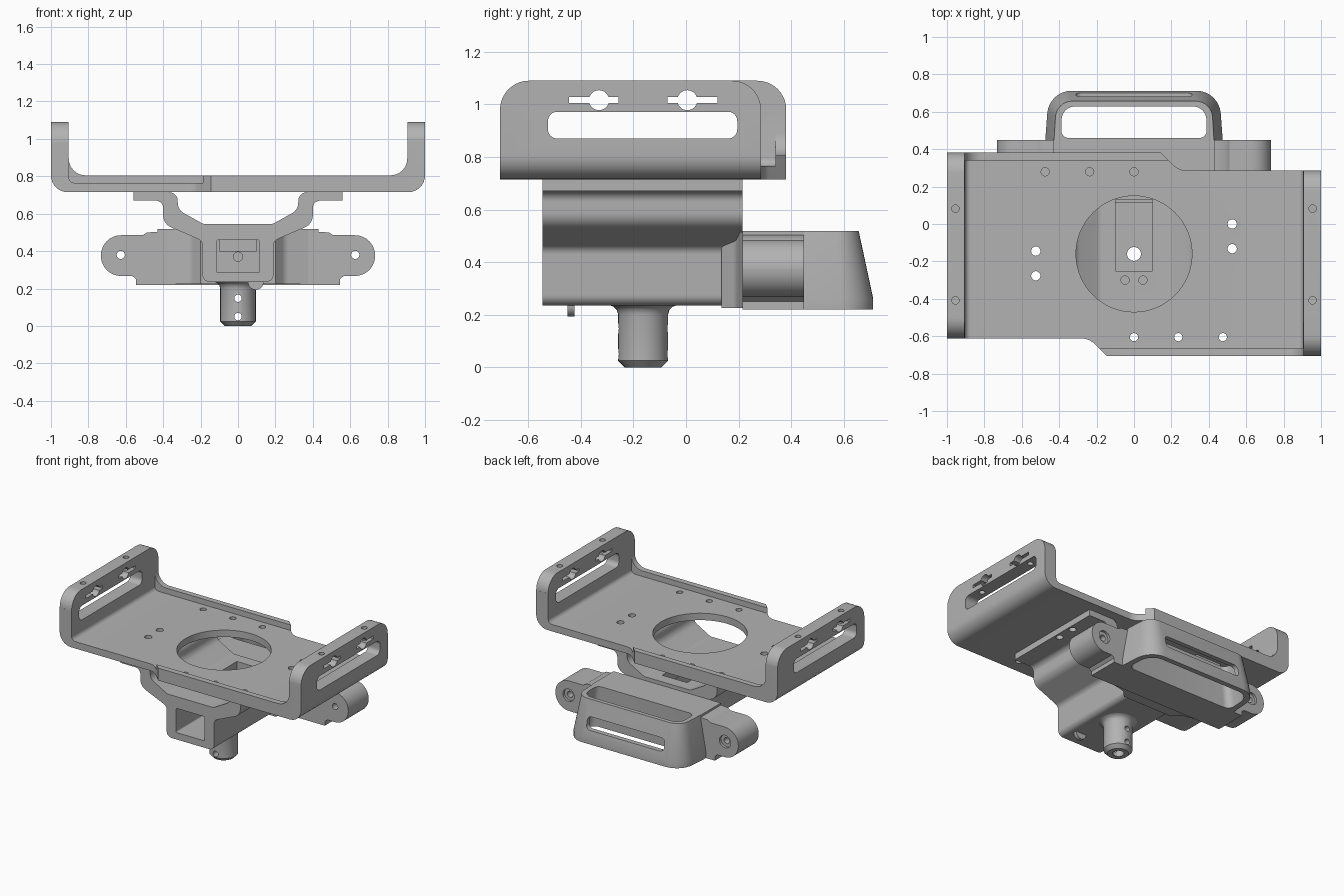
import bpy, bmesh, math
from mathutils import Vector

if "Cube" in bpy.data.objects:
    bpy.data.objects.remove(bpy.data.objects["Cube"], do_unlink=True)

grey = bpy.data.materials.new("machined grey")
grey.use_nodes = True
grey.diffuse_color = (0.45, 0.45, 0.45, 1)
grey.node_tree.nodes["Principled BSDF"].inputs["Base Color"].default_value = (0.45, 0.45, 0.45, 1)

PLACE = {"X": lambda a, b, t: (t, a, b),
         "Y": lambda a, b, t: (a, t, b),
         "Z": lambda a, b, t: (a, b, t)}


def rounded(corners, n=8):
    """Polygon from (a, b, radius) corners, each radius a tangent arc."""
    out = []
    for i, (a, b, r) in enumerate(corners):
        p = Vector((a, b))
        if r == 0:
            out.append(p)
            continue
        d1 = (Vector(corners[i - 1][:2]) - p).normalized()
        d2 = (Vector(corners[(i + 1) % len(corners)][:2]) - p).normalized()
        half = d1.angle(d2) / 2
        centre = p + (d1 + d2).normalized() * r / math.sin(half)
        s = p + d1 * r / math.tan(half) - centre
        e = p + d2 * r / math.tan(half) - centre
        sweep = s.angle_signed(e)
        start = math.atan2(s.y, s.x)
        for k in range(n + 1):
            t = start - sweep * k / n
            out.append(centre + Vector((math.cos(t), math.sin(t))) * r)
    return out


def mirrored(half):
    """Closed outline from its +x half, listed bottom to top."""
    return half + [(-a, b, r) for a, b, r in reversed(half)]


def rect(a0, a1, b0, b1, r=0):
    return rounded([(a0, b0, r), (a1, b0, r), (a1, b1, r), (a0, b1, r)])


def disc(a, b, r, n=32):
    return [(a + r * math.cos(math.tau * k / n), b + r * math.sin(math.tau * k / n)) for k in range(n)]


def loft(name, rings, axis="Z"):
    bm = bmesh.new()
    loops = [[bm.verts.new(PLACE[axis](p[0], p[1], t)) for p in pts] for pts, t in rings]
    for lo, hi in zip(loops, loops[1:]):
        for i in range(len(lo)):
            bm.faces.new((lo[i - 1], lo[i], hi[i], hi[i - 1]))
    bm.faces.new(loops[0])
    bm.faces.new(loops[-1])
    bmesh.ops.recalc_face_normals(bm, faces=bm.faces)
    mesh = bpy.data.meshes.new(name)
    bm.to_mesh(mesh)
    bm.free()
    mesh.materials.append(grey)
    ob = bpy.data.objects.new(name, mesh)
    bpy.context.collection.objects.link(ob)
    return ob


def prism(name, pts, axis, t0, t1):
    return loft(name, [(pts, t0), (pts, t1)], axis)


def activate(ob):
    bpy.ops.object.select_all(action="DESELECT")
    ob.select_set(True)
    bpy.context.view_layer.objects.active = ob


def combine(ob, tool, op="DIFFERENCE"):
    mod = ob.modifiers.new("combine", "BOOLEAN")
    mod.operation, mod.object, mod.solver = op, tool, "EXACT"
    activate(ob)
    bpy.ops.object.modifier_apply(modifier=mod.name)
    bpy.data.objects.remove(tool, do_unlink=True)


def cut(ob, pts, axis, t0, t1):
    combine(ob, prism("cutter", pts, axis, t0, t1))


# Tray: U section trimmed to a staggered outline
MID = -0.163
section = mirrored([(1, 0.715, 0.09), (1, 1.09, 0), (0.905, 1.09, 0), (0.905, 0.805, 0.09)])
tray = prism("tray", rounded(section), "Y", -0.8, 0.5)
edge = [(-1.1, -0.612, 0), (-0.24, -0.612, 0.1), (-0.145, -0.707, 0), (1.1, -0.707, 0)]
outline = edge + [(-x, 2 * MID - y, r) for x, y, r in edge]
combine(tray, prism("trim", rounded(outline), "Z", 0.5, 1.3), "INTERSECT")
# Lowered floor leaves a lip along the two long edges
floor = rounded([(-0.904, 0.765, 0.03), (0.904, 0.765, 0.03), (0.904, 1.2, 0), (-0.904, 1.2, 0)])
cut(tray, floor, "Y", -0.665, 0.34)
cut(tray, disc(0, -0.16, 0.31, 64), "Z", 0.6, 0.95)

# Rounded upper corners of the side walls
R = 0.11
for side in (-1, 1):
    for s in (-1, 1):
        y = MID - side * 0.048 + s * 0.4965
        arc = [(y - s * R * (1 - math.cos(t)), 1.09 - R + R * math.sin(t))
               for t in [math.pi / 2 * k / 10 for k in range(11)]]
        corner = arc + [(y - s * R, 1.2), (y + s * 0.1, 1.2), (y + s * 0.1, 1.09 - R)]
        cut(tray, corner, "X", side * 0.85, side * 1.1)

# Wall slots, keyholes and screw holes
cut(tray, rect(-0.525, 0.195, 0.87, 0.972, 0.035), "X", -1.1, 1.1)
for s in (-1, 1):
    y = MID + s * 0.168
    cut(tray, disc(y, 1.016, 0.038), "X", -1.1, 1.1)
    a, b = sorted((y - s * 0.075, y + s * 0.115))
    cut(tray, rect(a, b, 1.006, 1.028), "X", -1.1, 1.1)
    for x in (-0.955, 0.955):
        cut(tray, disc(x, MID + s * 0.245, 0.02, 16), "Z", 0.95, 1.15)
    for x in (0, 0.237, 0.475):
        cut(tray, disc(s * -x, MID + s * 0.442, 0.022, 16), "Z", 0.6, 0.9)

# Bracket under the tray, with a square socket
half = [(0.19, 0.235, 0.04), (0.19, 0.455, 0.04), (0.4, 0.545, 0.07), (0.4, 0.67, 0.04),
        (0.56, 0.67, 0), (0.56, 0.715, 0), (0.325, 0.715, 0.045), (0.32, 0.62, 0.06),
        (0.185, 0.545, 0.05)]
bracket = prism("bracket", rounded(mirrored(half)), "Y", -0.545, 0.215)
cut(bracket, rect(-0.115, 0.115, 0.285, 0.46, 0.01), "Y", -0.6, 0.115)
cut(bracket, rect(-0.1, 0.1, -0.25, 0.13), "Z", 0.4, 0.6)
for x in (-0.048, 0.048):
    cut(bracket, disc(x, -0.3, 0.022, 16), "Z", 0.4, 0.6)
for x, y in ((0.525, 0), (0.525, -0.132), (-0.525, -0.145), (-0.525, -0.277)):
    for part in (tray, bracket):
        cut(part, disc(x, y, 0.025, 16), "Z", 0.6, 0.9)
cut(bracket, disc(0, -0.16, 0.037), "Z", 0.1, 0.4)

# Mounting post with chamfered foot and flared root
post = loft("post", [(disc(0, -0.163, r), z) for r, z in (
    (0.07, 0), (0.095, 0.025), (0.095, 0.2), (0.1, 0.218), (0.112, 0.23), (0.13, 0.237), (0.13, 0.25))])
cut(post, disc(0, -0.16, 0.037), "Z", -0.1, 0.4)
for z in (0.05, 0.148):
    cut(post, disc(0, z, 0.02, 16), "Y", -0.4, 0.1)

# Small locating tab under the bracket
tab = prism("locating_tab", disc(0.095, 0.235, 0.042), "Y", -0.45, -0.424)

# Rear mount with rounded ears
half = [(0.545, 0.22, 0), (0.545, 0.25, 0), (0.565, 0.267, 0), (0.733, 0.267, 0.108),
        (0.733, 0.485, 0.108), (0.51, 0.485, 0), (0.485, 0.5, 0), (0.43, 0.503, 0), (0.43, 0.518, 0)]
mount = prism("rear_mount", rounded(mirrored(half)), "Y", 0.215, 0.448)
for s in (-1, 1):
    cut(mount, disc(s * 0.627, 0.38, 0.022, 16), "Y", 0.1, 0.6)
    cut(mount, disc(s * 0.627, 0.38, 0.045, 24), "Y", 0.43, 0.6)
    a, b = sorted((s * 0.07, s * 0.3))
    cut(mount, rect(a, b, 0.35, 0.39), "Y", 0.38, 0.6)
# Curved web blending the mount into the bracket
web_half = [(0.18, 0.135, 0), (0.2, 0.135, 0), (0.25, 0.19, 0.06), (0.4, 0.22, 0), (0.4, 0.24, 0)]
web = prism("mount_web", rounded(mirrored(web_half)), "Z", 0.225, 0.515)
for part in (bracket, web, mount):
    cut(part, disc(0, 0.37, 0.025, 16), "Y", 0, 0.6)


# Tapered hand loop at the back
def loop_ring(root, tip, y0, y1, r0, r1):
    return rounded([(-root, y0, r0), (root, y0, r0), (tip, y1, r1), (-tip, y1, r1)])


low = loop_ring(0.475, 0.455, 0.44, 0.712, 0, 0.13)
grip = loft("grip_loop", [(low, 0.22), (low, 0.262),
                          (loop_ring(0.428, 0.415, 0.44, 0.657, 0, 0.09), 0.518)])
combine(grip, loft("grip_opening", [
    (loop_ring(0.435, 0.42, 0.455, 0.675, 0.05, 0.1), 0.1),
    (loop_ring(0.432, 0.418, 0.455, 0.675, 0.05, 0.1), 0.262),
    (loop_ring(0.39, 0.385, 0.46, 0.628, 0.04, 0.07), 0.518),
    (loop_ring(0.39, 0.385, 0.46, 0.628, 0.04, 0.07), 0.6)]))
cut(grip, rect(-0.31, 0.31, 0.315, 0.405, 0.03), "Y", 0.55, 0.8)

for part in (tray, bracket, post, tab, mount, web, grip):
    activate(part)
    bpy.ops.object.shade_smooth_by_angle(angle=math.radians(30))
